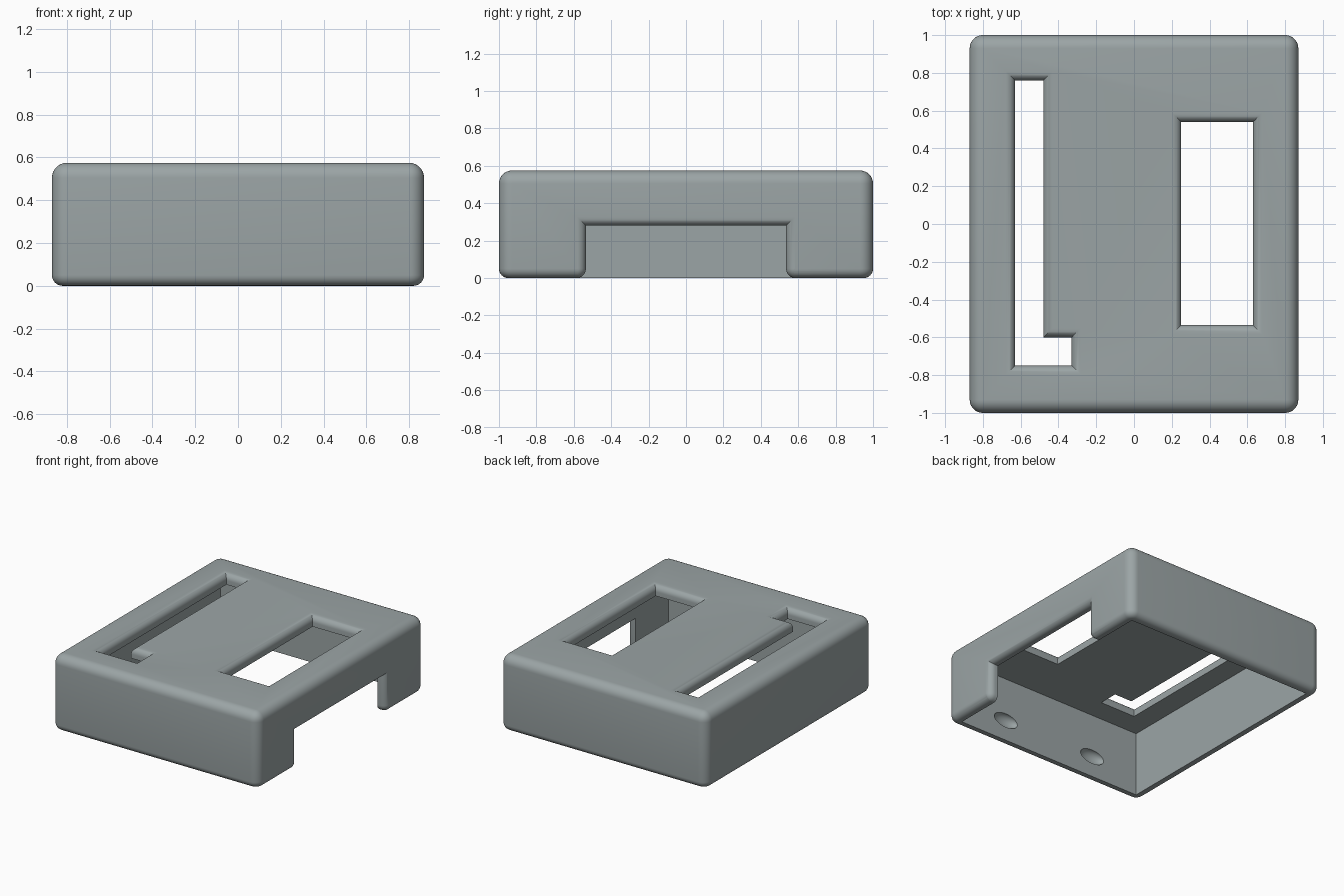
import bpy, bmesh, math
from mathutils import Vector, Matrix

if "Cube" in bpy.data.objects:
    bpy.data.objects.remove(bpy.data.objects["Cube"])

W, D, H = 1.74, 2.0, 0.575      # outer size
WALL, CEIL = 0.072, 0.495       # wall thickness, cavity ceiling height
R_OUT, R_LOW, R_CUT = 0.07, 0.05, 0.048
STEPS = 8

plastic = bpy.data.materials.new("grey plastic")
plastic.diffuse_color = (0.33, 0.375, 0.38, 1)
plastic.use_nodes = True
plastic.node_tree.nodes["Principled BSDF"].inputs["Base Color"].default_value = plastic.diffuse_color


def make_object(name, bm):
    bmesh.ops.recalc_face_normals(bm, faces=bm.faces[:])
    mesh = bpy.data.meshes.new(name)
    bm.to_mesh(mesh)
    bm.free()
    mesh.materials.append(plastic)
    obj = bpy.data.objects.new(name, mesh)
    bpy.context.collection.objects.link(obj)
    return obj


def box(size, center):
    bm = bmesh.new()
    bmesh.ops.create_cube(bm, size=1)
    bmesh.ops.scale(bm, vec=size, verts=bm.verts)
    bmesh.ops.translate(bm, vec=center, verts=bm.verts)
    return bm


def grow(points, amount):
    """Mitred outward offset of a counter-clockwise outline."""
    result = []
    for i, p in enumerate(points):
        a = (p - points[i - 1]).normalized()
        b = (points[(i + 1) % len(points)] - p).normalized()
        n1, n2 = Vector((a.y, -a.x)), Vector((b.y, -b.x))
        result.append(p + (n1 + n2) * amount / (1 + n1.dot(n2)))
    return result


def flared_cutter(name, outline, depth, surface, place):
    """Prism that flares out along a quarter circle where it meets the surface."""
    points = [Vector(p) for p in outline]
    levels = [(0, depth)]
    for i in range(STEPS + 1):
        t = math.pi / 2 * i / STEPS
        levels.append((R_CUT * (1 - math.cos(t)), surface - R_CUT * (1 - math.sin(t))))
    levels.append((R_CUT, surface + 0.1))
    bm = bmesh.new()
    rings = [[bm.verts.new(place(p.x, p.y, h)) for p in grow(points, o)] for o, h in levels]
    for lo, hi in zip(rings, rings[1:]):
        for i in range(len(lo)):
            j = (i + 1) % len(lo)
            bm.faces.new((lo[i], lo[j], hi[j], hi[i]))
    bm.faces.new(rings[0])
    bm.faces.new(rings[-1])
    return make_object(name, bm)


# Outer body: upright and top edges rounded first, then the bottom rim
bm = box((W, D, H), (0, 0, H / 2))
edges = [e for e in bm.edges if max(v.co.z for v in e.verts) > 0.1]
bmesh.ops.bevel(bm, geom=edges, offset=R_OUT, segments=STEPS, profile=0.5, affect='EDGES')
edges = [e for e in bm.edges if all(v.co.z < 1e-4 for v in e.verts)]
bmesh.ops.bevel(bm, geom=edges, offset=R_LOW, segments=6, profile=0.5, affect='EDGES')
body = make_object("cover_shell", bm)

# Open-bottomed cavity
cutters = [make_object("cavity_cutter", box((W - 2 * WALL, D - 2 * WALL, CEIL + 0.2),
                                            (0, 0, (CEIL - 0.2) / 2)))]


# Top openings: rectangular window and hooked slot
def upright(x, y, h):
    return (x, y, h)


window = [(0.25, -0.535), (0.63, -0.535), (0.63, 0.54), (0.25, 0.54)]
slot = [(-0.63, -0.75), (-0.33, -0.75), (-0.33, -0.60),
        (-0.48, -0.60), (-0.48, 0.76), (-0.63, 0.76)]
cutters.append(flared_cutter("window_cutter", window, 0.4, H, upright))
cutters.append(flared_cutter("slot_cutter", slot, 0.4, H, upright))

# Notch in the right wall, with rounded lower leg corners
half, r = 0.535, R_CUT + 0.002
arc = [(half + r * (1 - math.cos(t)), r - r * math.sin(t))
       for t in (math.pi / 2 * i / 6 for i in range(7))]
right = [(half + r, -0.2)] + arc[::-1] + [(half, 0.28)]
notch = right + [(-y, z) for y, z in right[::-1]]
cutters.append(flared_cutter("notch_cutter", notch, W / 2 - WALL - 0.1, W / 2,
                             lambda y, z, h: (h, y, z)))

# Oval snap dents inside the front and back walls
for sy in (-1, 1):
    for sx in (-1, 1):
        bm = bmesh.new()
        bmesh.ops.create_uvsphere(bm, u_segments=24, v_segments=14, radius=1)
        bmesh.ops.transform(bm, verts=bm.verts, matrix=Matrix.Translation(
            (sx * 0.395, sy * (D / 2 - WALL), 0.16)) @ Matrix.Diagonal((0.105, 0.045, 0.054, 1)))
        cutters.append(make_object("dent_cutter", bm))

# Carve everything out, then shade
bpy.context.view_layer.objects.active = body
body.select_set(True)
for cutter in cutters:
    mod = body.modifiers.new("carve", 'BOOLEAN')
    mod.operation, mod.solver, mod.object = 'DIFFERENCE', 'EXACT', cutter
    bpy.ops.object.modifier_apply(modifier=mod.name)
    bpy.data.objects.remove(cutter)
bpy.ops.object.select_all(action='DESELECT')
body.select_set(True)
bpy.ops.object.shade_smooth_by_angle(angle=math.radians(30))
